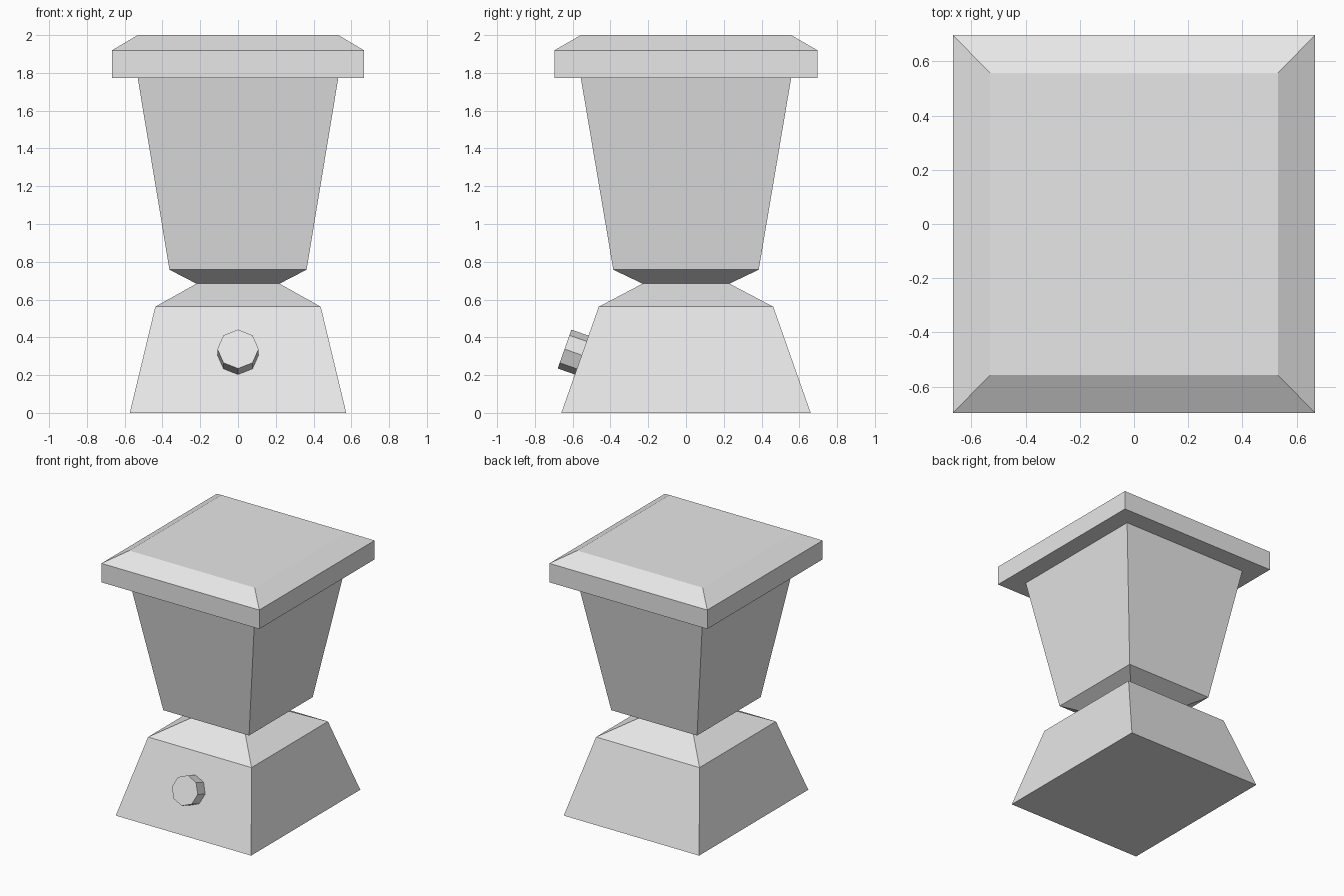
import bpy
import bmesh
from mathutils import Matrix, Vector

if "Cube" in bpy.data.objects:
    bpy.data.objects.remove(bpy.data.objects["Cube"], do_unlink=True)

# One plain grey
GREY = (0.8, 0.8, 0.8, 1.0)
grey = bpy.data.materials.new("plain_grey")
grey.use_nodes = True
grey.diffuse_color = GREY
grey.node_tree.nodes["Principled BSDF"].inputs["Base Color"].default_value = GREY


def finish(name, bm):
    """Turn a bmesh into a flat-shaded grey object."""
    bmesh.ops.recalc_face_normals(bm, faces=bm.faces)
    mesh = bpy.data.meshes.new(name)
    bm.to_mesh(mesh)
    bm.free()
    mesh.materials.append(grey)
    obj = bpy.data.objects.new(name, mesh)
    bpy.context.collection.objects.link(obj)
    return obj


def rect_loft(name, sections):
    """Closed solid through rectangles given as (half width, half depth, z)."""
    bm = bmesh.new()
    rings = [[bm.verts.new((sx * hx, sy * hy, z))
              for sx, sy in ((-1, -1), (1, -1), (1, 1), (-1, 1))]
             for hx, hy, z in sections]
    bm.faces.new(rings[0])
    bm.faces.new(rings[-1])
    for low, high in zip(rings, rings[1:]):
        for i in range(4):
            j = (i + 1) % 4
            bm.faces.new((low[i], low[j], high[j], high[i]))
    return finish(name, bm)


# Tapered base with sloping shoulder up to the neck
rect_loft("base", [(0.573, 0.66, 0.0), (0.438, 0.462, 0.562), (0.22, 0.23, 0.684)])

# Jar flaring out from the neck
rect_loft("jar", [(0.22, 0.23, 0.684), (0.363, 0.385, 0.758), (0.531, 0.557, 1.774)])

# Overhanging lid with bevelled top
rect_loft("lid", [(0.668, 0.697, 1.774), (0.668, 0.697, 1.919), (0.531, 0.557, 2.0)])

# Eight-sided knob, square to the sloping front of the base
normal = Vector((0, -0.562, 0.198)).normalized()
cap = Vector((0, -0.643, 0.338))
depth = 0.10
up = Vector((0, -normal.z, normal.y)) * -1
side = up.cross(normal)
turn = Matrix((side, up, normal)).transposed().to_4x4()
bm = bmesh.new()
bmesh.ops.create_cone(bm, cap_ends=True, segments=8, radius1=0.109, radius2=0.109,
                      depth=depth,
                      matrix=Matrix.Translation(cap - normal * depth / 2) @ turn)
finish("knob", bm)
